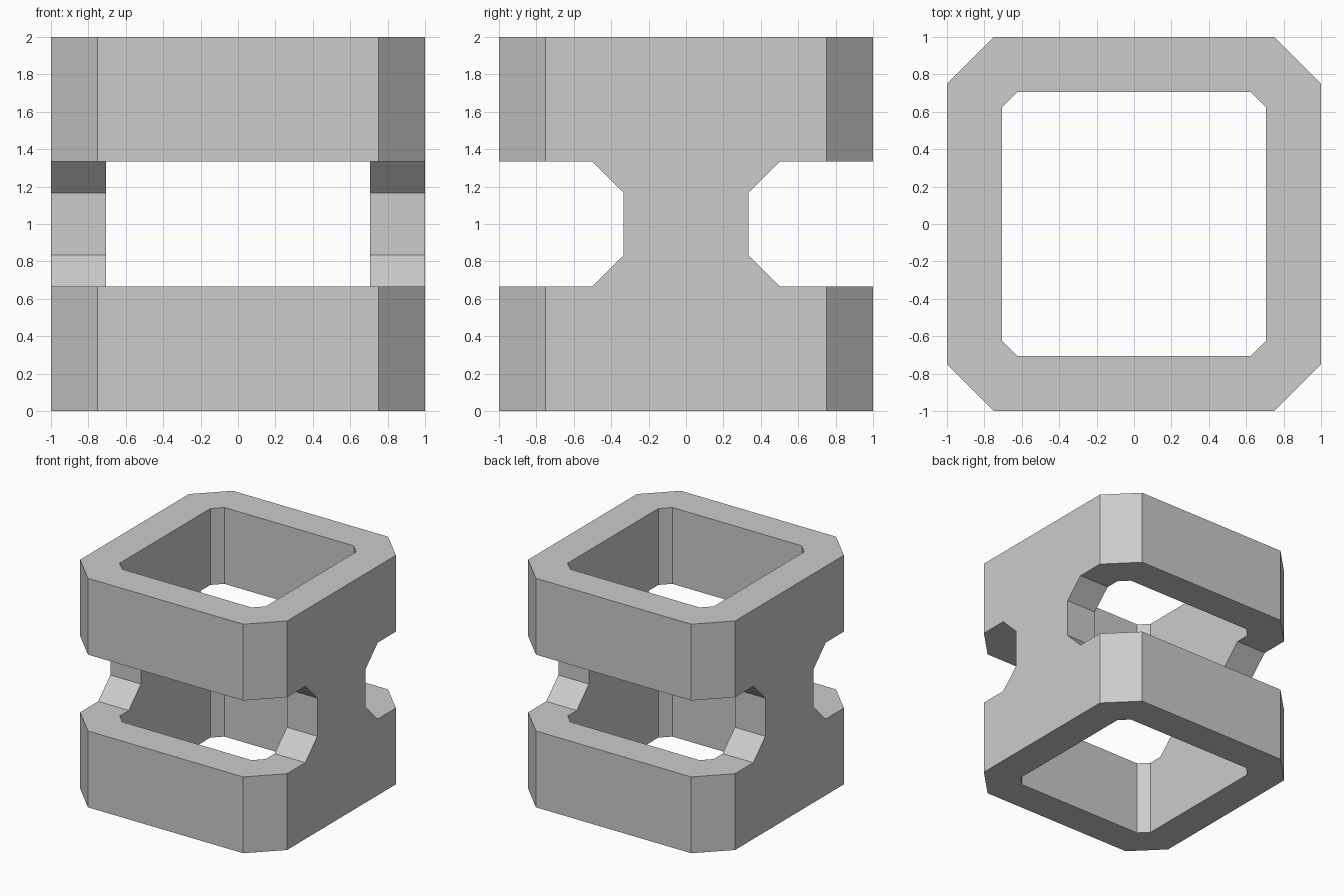
import bpy, bmesh
from mathutils import Vector

if "Cube" in bpy.data.objects:
    bpy.data.objects.remove(bpy.data.objects["Cube"])


def prism(name, profile, offset):
    """Extrude a closed 3D outline along offset into a solid object."""
    bm = bmesh.new()
    face = bm.faces.new([bm.verts.new(p) for p in profile])
    ext = bmesh.ops.extrude_face_region(bm, geom=[face], use_keep_orig=True)
    verts = [g for g in ext["geom"] if isinstance(g, bmesh.types.BMVert)]
    bmesh.ops.translate(bm, verts=verts, vec=Vector(offset))
    bmesh.ops.recalc_face_normals(bm, faces=bm.faces)
    mesh = bpy.data.meshes.new(name)
    bm.to_mesh(mesh)
    bm.free()
    obj = bpy.data.objects.new(name, mesh)
    bpy.context.collection.objects.link(obj)
    return obj


def octagon(half, flat, z):
    """Square outline with clipped corners."""
    corner = [(half, flat), (flat, half)]
    pts = []
    for _ in range(4):
        pts += corner
        corner = [(-y, x) for x, y in corner]
    return [(x, y, z) for x, y in pts]


# Outer block with clipped vertical corners
frame = prism("slotted_frame", octagon(1.0, 0.75, 0), (0, 0, 2))

# Vertical shaft through the middle
cutters = [prism("shaft_cutter", octagon(0.705, 0.625, -0.5), (0, 0, 3))]

# Front and back slots with clipped inner corners
t = 1 / 3
slot = [(1.5, 2 * t), (0.5, 2 * t), (t, 2.5 * t),
        (t, 3.5 * t), (0.5, 4 * t), (1.5, 4 * t)]
for side, label in ((-1, "front"), (1, "back")):
    outline = [(-1.5, side * y, z) for y, z in slot]
    cutters.append(prism(label + "_slot_cutter", outline, (3, 0, 0)))

# Cut the openings, then clear the helpers
bpy.context.view_layer.objects.active = frame
for cutter in cutters:
    cutter.hide_render = True
    mod = frame.modifiers.new(cutter.name, "BOOLEAN")
    mod.operation = "DIFFERENCE"
    mod.solver = "EXACT"
    mod.object = cutter
    bpy.ops.object.modifier_apply(modifier=mod.name)
    bpy.data.objects.remove(cutter)
